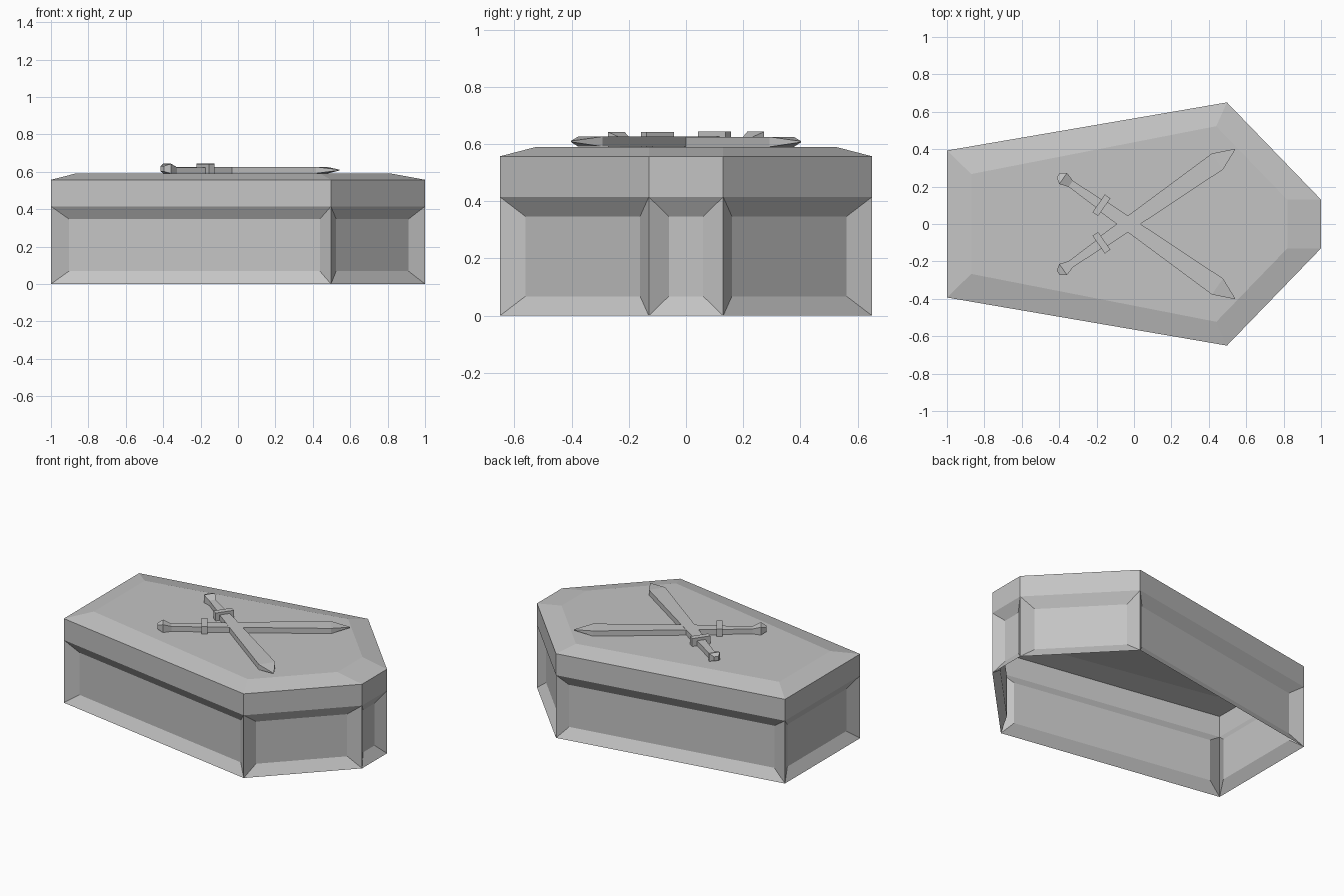
import bpy
from mathutils import Vector, Matrix
from math import radians

if "Cube" in bpy.data.objects:
    bpy.data.objects.remove(bpy.data.objects["Cube"])

stone = bpy.data.materials.new("grey stone")
GREY = (0.55, 0.55, 0.55, 1)
stone.diffuse_color = GREY
stone.use_nodes = True
stone.node_tree.nodes["Principled BSDF"].inputs["Base Color"].default_value = GREY


def make(name, verts, faces):
    mesh = bpy.data.meshes.new(name)
    mesh.from_pydata(verts, [], faces)
    mesh.materials.append(stone)
    obj = bpy.data.objects.new(name, mesh)
    bpy.context.collection.objects.link(obj)
    return obj


def mirrored(half):
    """Close a half outline (y < 0) into a counter-clockwise hexagon."""
    return half + [(x, -y) for x, y in reversed(half)]


outline = mirrored([(-1, -0.393), (0.497, -0.65), (1, -0.13)])
top_outline = mirrored([(-0.87, -0.267), (0.44, -0.523), (0.82, -0.13)])
RIM, EDGE, TOP = 0.415, 0.557, 0.59
INSET, DEPTH = 0.068, 0.042

# Coffin walls: each side is a frame sloping in to a recessed panel, open below
# Margins at the start and end of each side
margins = [(0.09, 0.067), (0.083, 0.083), (0.07, 0.07),
           (0.083, 0.083), (0.067, 0.09), (0.085, 0.085)]
verts, faces = [], []
for i, (start, end) in enumerate(margins):
    a = Vector((*outline[i], 0))
    b = Vector((*outline[(i + 1) % 6], 0))
    along = (b - a).normalized()
    inward = Vector((-along.y, along.x, 0)) * DEPTH
    low, high = Vector((0, 0, INSET)), Vector((0, 0, RIM - INSET))
    up = Vector((0, 0, RIM))
    n = len(verts)
    pa, pb = a + along * start + inward, b - along * end + inward
    verts += [a, b, b + up, a + up, pa + low, pb + low, pb + high, pa + high]
    faces.append([n + 4 + k for k in range(4)])
    for k in range(4):
        j = (k + 1) % 4
        faces.append((n + k, n + j, n + 4 + j, n + 4 + k))
make("coffin_walls", verts, faces)

# Lid: upright band, sloping border and flat top
rings = [(outline, RIM), (outline, EDGE), (top_outline, TOP)]
verts = [(x, y, z) for ring, z in rings for x, y in ring]
faces = [tuple(range(12, 18))]
for r in (0, 6):
    for k in range(6):
        j = (k + 1) % 6
        faces.append((r + k, r + j, r + 6 + j, r + 6 + k))
make("coffin_lid", verts, faces)


def loft(name, stations, place):
    """Join rectangular sections (distance, half width, bottom, top)."""
    verts, faces = [], []
    for t, w, z0, z1 in stations:
        verts += [place @ Vector(p) for p in
                  ((t, -w, z0), (t, w, z0), (t, w, z1), (t, -w, z1))]
    for s in range(0, len(verts) - 4, 4):
        for k in range(4):
            j = (k + 1) % 4
            faces.append((s + k, s + j, s + 4 + j, s + 4 + k))
    last = len(verts) - 4
    faces += [(3, 2, 1, 0), tuple(range(last, last + 4))]
    make(name, verts, faces)


# Two crossed swords lying on the lid, measured along the blade from the guard
for side, sign, lift in (("left", 1, 0), ("right", -1, 0.001)):
    place = (Matrix.Translation((-0.174, -0.1 * sign, TOP + lift))
             @ Matrix.Rotation(radians(35) * sign, 4, "Z"))
    loft(side + "_sword_blade",
         [(0, 0.032, 0, 0.035), (0.757, 0.052, 0, 0.035), (0.872, 0.002, 0.016, 0.02)], place)
    loft(side + "_sword_guard",
         [(-0.018, 0.058, 0, 0.052), (0.018, 0.058, 0, 0.052)], place)
    loft(side + "_sword_grip",
         [(-0.2, 0.02, 0, 0.033), (0, 0.027, 0, 0.033)], place)
    loft(side + "_sword_pommel",
         [(-0.282, 0.014, 0.012, 0.04), (-0.25, 0.036, 0, 0.052), (-0.2, 0.02, 0, 0.033)], place)
